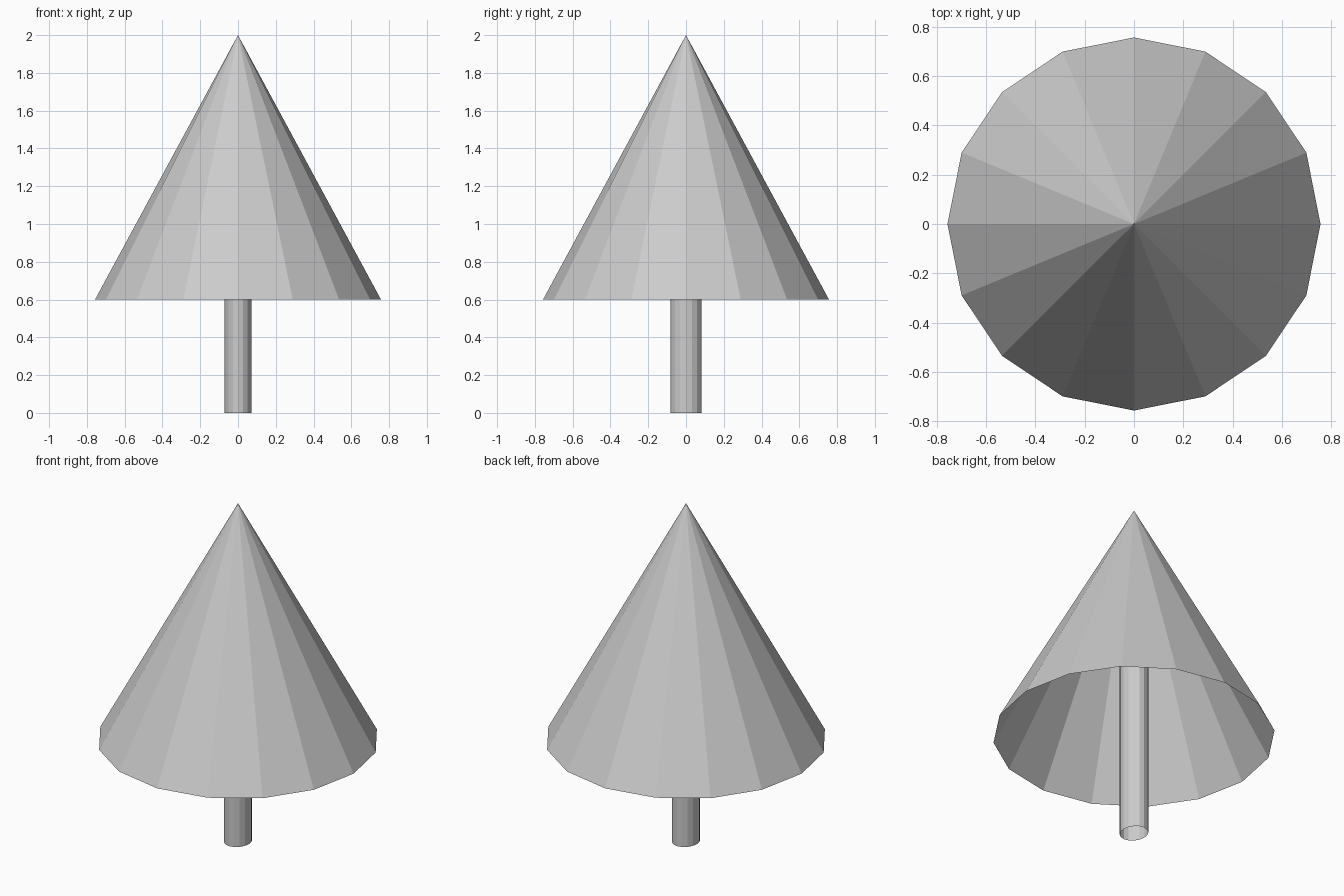
import bpy
import bmesh
import math

if "Cube" in bpy.data.objects:
    bpy.data.objects.remove(bpy.data.objects["Cube"])

SIDES = 16

grey = bpy.data.materials.new("light_grey")
grey.diffuse_color = (0.6, 0.6, 0.6, 1.0)
grey.use_nodes = True
grey.node_tree.nodes["Principled BSDF"].inputs["Base Color"].default_value = grey.diffuse_color


def ring(bm, rx, ry, z):
    return [bm.verts.new((rx * math.cos(2 * math.pi * i / SIDES),
                          ry * math.sin(2 * math.pi * i / SIDES), z))
            for i in range(SIDES)]


def finish(bm, name):
    mesh = bpy.data.meshes.new(name)
    bm.to_mesh(mesh)
    bm.free()
    mesh.materials.append(grey)
    bpy.context.collection.objects.link(bpy.data.objects.new(name, mesh))


# Foliage: faceted cone, open underneath
bm = bmesh.new()
base = ring(bm, 0.757, 0.757, 0.6)
apex = bm.verts.new((0, 0, 2.0))
for i in range(SIDES):
    bm.faces.new((base[i], base[(i + 1) % SIDES], apex))
finish(bm, "foliage")

# Trunk: slightly oval open tube reaching up inside the foliage
bm = bmesh.new()
low = ring(bm, 0.072, 0.083, 0.0)
high = ring(bm, 0.072, 0.083, 1.2)
for i in range(SIDES):
    j = (i + 1) % SIDES
    bm.faces.new((low[i], low[j], high[j], high[i]))
finish(bm, "trunk")
